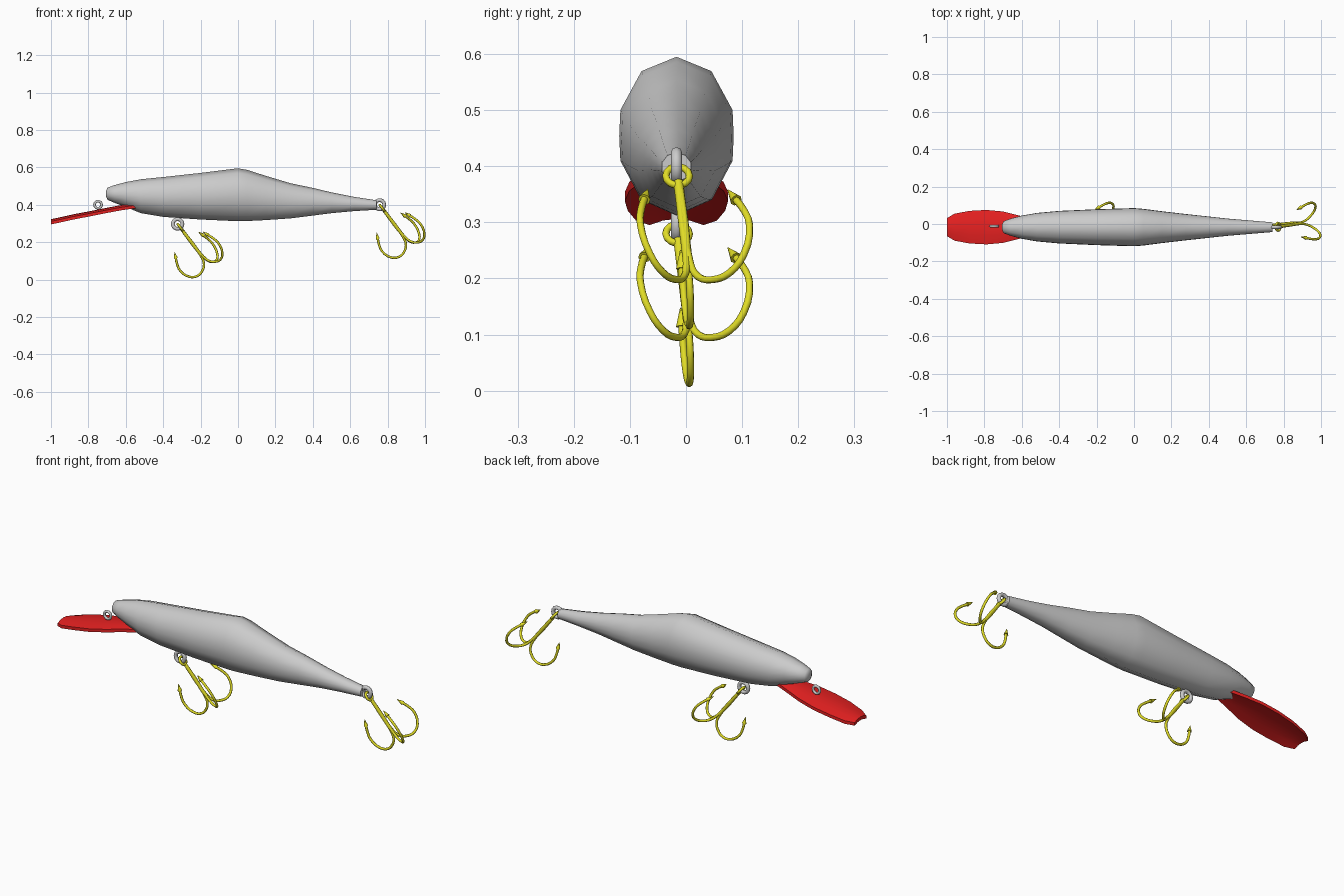
import bpy, bmesh, math
from mathutils import Vector, Matrix

if "Cube" in bpy.data.objects:
    bpy.data.objects.remove(bpy.data.objects["Cube"])

YC = -0.017  # centre line of the lure


def material(name, rgb):
    m = bpy.data.materials.new(name)
    m.diffuse_color = (*rgb, 1)
    m.use_nodes = True
    m.node_tree.nodes["Principled BSDF"].inputs["Base Color"].default_value = m.diffuse_color
    return m


red = material("red", (0.8, 0.015, 0.015))
yellow = material("yellow", (0.75, 0.72, 0.02))


def finish(ob, mat=None, angle=50):
    if mat:
        ob.data.materials.append(mat)
    bpy.ops.object.select_all(action='DESELECT')
    ob.select_set(True)
    bpy.context.view_layer.objects.active = ob
    bpy.ops.object.shade_smooth_by_angle(angle=math.radians(angle))
    return ob


def loft(name, rings, mat=None, angle=50):
    """Skin a row of equal-sized closed rings and cap both ends."""
    bm = bmesh.new()
    rows = [[bm.verts.new(p) for p in r] for r in rings]
    n = len(rows[0])
    for a, b in zip(rows, rows[1:]):
        for i in range(n):
            j = (i + 1) % n
            bm.faces.new((a[i], a[j], b[j], b[i]))
    bm.faces.new(rows[0])
    bm.faces.new(rows[-1])
    bmesh.ops.recalc_face_normals(bm, faces=bm.faces)
    me = bpy.data.meshes.new(name)
    bm.to_mesh(me)
    bm.free()
    ob = bpy.data.objects.new(name, me)
    bpy.context.collection.objects.link(ob)
    return finish(ob, mat, angle)


def ring(name, loc, axis, major, minor, mat=None, sides=8):
    bpy.ops.mesh.primitive_torus_add(
        major_radius=major, minor_radius=minor, major_segments=14, minor_segments=sides,
        location=loc, rotation=Vector(axis).to_track_quat('Z', 'Y').to_euler())
    ob = bpy.context.object
    ob.name = name
    return finish(ob, mat)


def wire(name, points, radius, mat):
    cu = bpy.data.curves.new(name, 'CURVE')
    cu.dimensions = '3D'
    cu.bevel_depth = radius
    cu.bevel_resolution = 2
    cu.resolution_u = 3
    cu.use_fill_caps = True
    sp = cu.splines.new('BEZIER')
    sp.bezier_points.add(len(points) - 1)
    for bp, p in zip(sp.bezier_points, points):
        bp.co = p
        bp.handle_left_type = bp.handle_right_type = 'AUTO'
    ob = bpy.data.objects.new(name, cu)
    bpy.context.collection.objects.link(ob)
    bpy.ops.object.select_all(action='DESELECT')
    ob.select_set(True)
    bpy.context.view_layer.objects.active = ob
    bpy.ops.object.convert(target='MESH')
    return finish(bpy.context.object, mat)


# Body: twelve-sided section swept from nose to tail (x, top, bottom, half width)
section = [(0, 1), (.61, .82), (.98, .33), (1, 0), (.98, -.31), (.62, -.8), (0, -1),
           (-.62, -.8), (-.98, -.31), (-1, 0), (-.98, .33), (-.61, .82)]
body = [(-.705, .475, .442, .015), (-.697, .492, .426, .032), (-.66, .505, .410, .046),
        (-.60, .521, .388, .062), (-.52, .536, .355, .076), (-.40, .548, .335, .087),
        (-.20, .570, .321, .096), (0, .595, .312, .102), (.05, .586, .313, .098),
        (.15, .554, .318, .085), (.28, .515, .327, .070), (.40, .490, .342, .057),
        (.50, .466, .355, .046), (.62, .442, .366, .036), (.74, .424, .373, .026)]
loft("body", [[(x, YC + w * y, (t + b) / 2 + (t - b) / 2 * z) for y, z in section]
              for x, t, b, w in body])

# Diving lip: shallow dished paddle (x, half width, middle height)
lip = [(-1.0, .048, .308), (-.96, .072, .316), (-.88, .087, .334), (-.79, .092, .351),
       (-.70, .084, .369), (-.62, .064, .384), (-.55, .045, .394), (-.48, .03, .402)]
rings = []
for x, w, z in lip:
    top = [(x, YC + w * s, z + .015 - .012 * s * s) for s in (-1, -.5, 0, .5, 1)]
    low = [(x, YC + w * s, z - .002 - .011 * s * s) for s in (1, .5, 0, -.5, -1)]
    rings.append(top + low)
loft("diving_lip", rings, red, 35)

# Line tie, belly and tail eyelets
ring("line_tie", (-.748, YC + .005, .400), (0, 1, 0), .019, .007)
ring("belly_eyelet", (-.323, YC, .297), (0, 1, 0), .026, .010)
ring("tail_eyelet", (.757, YC, .400), (0, 1, 0), .025, .010)

# Treble hooks: three bent prongs around a slanted shank
axis = Vector((.60, .094, -.79)).normalized()
prongs = [Vector((-.79, -.03, -.60)), Vector((.61, .82, .21)), Vector((.79, -.58, .28))]
bend = [(.002, .035), (.004, .13), (.005, .22), (.018, .258), (.048, .281), (.085, .286),
        (.120, .264), (.140, .208), (.131, .168), (.114, .132)]


def treble(name, eye):
    ring(name + "_eye", eye + axis * .022, prongs[0], .021, .0065, yellow)
    wire(name + "_shank", [eye + axis * .038, eye + axis * .21], .009, yellow)
    for k, p in enumerate(prongs):
        u = (p - axis * p.dot(axis)).normalized()
        pts = [eye + u * a + axis * d for a, d in bend]
        wire(f"{name}_prong_{k}", pts, .0065, yellow)
        # barbed point
        way = (pts[-1] - pts[-2]).normalized()
        bpy.ops.mesh.primitive_cone_add(
            vertices=8, radius1=.011, radius2=.001, depth=.034,
            location=pts[-1] + way * .008, rotation=way.to_track_quat('Z', 'Y').to_euler())
        bpy.context.object.name = f"{name}_barb_{k}"
        finish(bpy.context.object, yellow)


treble("tail_hook", Vector((.757, YC, .400)))
treble("belly_hook", Vector((-.323, YC, .297)))
